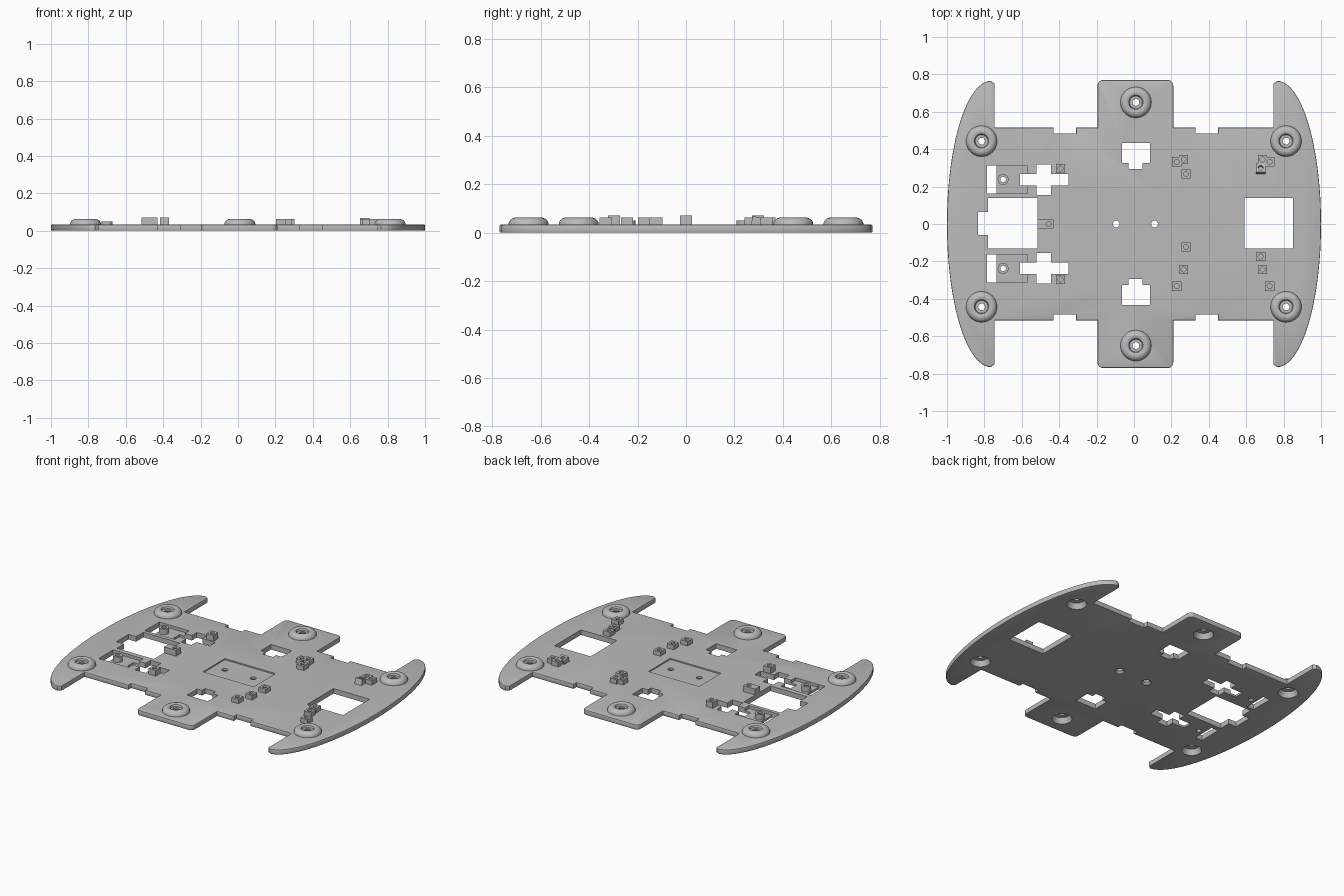
import bpy, bmesh, math

if "Cube" in bpy.data.objects:
    bpy.data.objects.remove(bpy.data.objects["Cube"])

grey = bpy.data.materials.new("plain grey")
grey.use_nodes = True
colour = (0.5, 0.5, 0.5, 1)
grey.diffuse_color = colour
grey.node_tree.nodes["Principled BSDF"].inputs["Base Color"].default_value = colour
TOP = 0.033


def make(name, bm):
    bmesh.ops.recalc_face_normals(bm, faces=bm.faces)
    mesh = bpy.data.meshes.new(name)
    bm.to_mesh(mesh)
    bm.free()
    mesh.materials.append(grey)
    ob = bpy.data.objects.new(name, mesh)
    bpy.context.collection.objects.link(ob)
    return ob


def activate(ob):
    bpy.ops.object.select_all(action='DESELECT')
    ob.select_set(True)
    bpy.context.view_layer.objects.active = ob


def smooth(ob):
    activate(ob)
    bpy.ops.object.shade_smooth_by_angle(angle=math.radians(35))


def box(name, x0, x1, y0, y1, z0, z1):
    bm = bmesh.new()
    bmesh.ops.create_cube(bm, size=1)
    for v in bm.verts:
        v.co = [a if c < 0 else b for c, a, b in zip(v.co, (x0, y0, z0), (x1, y1, z1))]
    return make(name, bm)


def lathe(name, profile, x, y, steps=40):
    """Closed profile of (radius, height) turned around the z axis."""
    bm = bmesh.new()
    rings = []
    for i in range(steps):
        a = math.tau * i / steps
        rings.append([bm.verts.new((r * math.cos(a), r * math.sin(a), z)) for r, z in profile])
    n = len(profile)
    for i in range(steps):
        p, q = rings[i], rings[(i + 1) % steps]
        for j in range(n):
            k = (j + 1) % n
            bm.faces.new((p[j], q[j], q[k], p[k]))
    ob = make(name, bm)
    ob.location = (x, y, 0)
    smooth(ob)
    return ob


def cylinder(name, x, y, r0, r1, z0, z1):
    bm = bmesh.new()
    bmesh.ops.create_cone(bm, cap_ends=True, segments=32, radius1=r0, radius2=r1, depth=z1 - z0)
    ob = make(name, bm)
    ob.location = (x, y, (z0 + z1) / 2)
    return ob


def cut(target, cutter):
    mod = target.modifiers.new("cut", 'BOOLEAN')
    mod.object = cutter
    mod.operation = 'DIFFERENCE'
    mod.solver = 'EXACT'
    activate(target)
    bpy.ops.object.modifier_apply(modifier=mod.name)
    bpy.data.objects.remove(cutter)


# Plate outline: upper half from left to right, then mirrored below
def horn(side):
    pts = []
    for i in range(25):
        a = math.pi / 2 * i / 24
        pts.append((side * (0.765 + 0.235 * math.cos(a)), 0.765 * math.sin(a)))
    inner = 0.745
    return pts + [(side * inner, 0.75), (side * inner, 0.515)]


def notch(x0, x1):
    return [(x0, 0.515), (x0, 0.485), (x1, 0.485), (x1, 0.515)]


def tab(x0, x1, y, r=0.03):
    pts = [(x0, 0.515)]
    for cx, start in ((x0 + r, math.pi), (x1 - r, math.pi / 2)):
        for i in range(6):
            a = start - math.pi / 2 * i / 5
            pts.append((cx + r * math.cos(a), y - r + r * math.sin(a)))
    return pts + [(x1, 0.515)]


upper = (horn(-1) + notch(-0.43, -0.31) + tab(-0.195, 0.21, 0.77)
         + notch(0.33, 0.45) + horn(1)[::-1])
outline = upper + [(x, -y) for x, y in upper[-2:0:-1]]
bm = bmesh.new()
base = bm.faces.new([bm.verts.new((x, y, 0)) for x, y in outline])
up = bmesh.ops.extrude_face_region(bm, geom=[base])["geom"]
bmesh.ops.translate(bm, vec=(0, 0, TOP), verts=[g for g in up if isinstance(g, bmesh.types.BMVert)])
bmesh.ops.recalc_face_normals(bm, faces=bm.faces)
rim = [e for e in bm.edges if abs(e.verts[0].co.z - e.verts[1].co.z) < 0.001]
bmesh.ops.bevel(bm, geom=rim, offset=0.005, segments=2, profile=0.5, affect='EDGES')
plate = make("plate", bm)

# Through openings, as (x0, x1, y0, y1)
openings = [(0.59, 0.85, -0.132, 0.14), (-0.78, -0.515, -0.132, 0.14), (-0.835, -0.77, -0.06, 0.065)]
pockets = []
for s in (1, -1):
    for x0, x1, y0, y1 in ((-0.065, 0.085, 0.327, 0.432), (-0.03, 0.045, 0.295, 0.34),
                           (-0.61, -0.35, 0.207, 0.268), (-0.52, -0.445, 0.156, 0.318),
                           (-0.785, -0.735, 0.163, 0.312)):
        openings.append((x0, x1, min(s * y0, s * y1), max(s * y0, s * y1)))
    pockets.append((-0.784, -0.57, min(s * 0.164, s * 0.311), max(s * 0.164, s * 0.311)))
for o in openings:
    cut(plate, box("cutter", *o, -0.1, 0.1))
for p in pockets:
    cut(plate, box("cutter", *p, 0.014, 0.1))

# Shallow centre recess with two countersunk holes
cut(plate, box("cutter", -0.175, 0.19, -0.11, 0.115, 0.025, 0.1))
for x in (-0.095, 0.11):
    cut(plate, cylinder("cutter", x, 0, 0.018, 0.018, -0.1, 0.1))
    cut(plate, cylinder("cutter", x, 0, 0.034, 0.014, -0.004, 0.016))

# Domed screw bosses, hollow underneath
dome = [(0.083, 0.03), (0.082, 0.041), (0.077, 0.051), (0.069, 0.058), (0.058, 0.062),
        (0.046, 0.062), (0.038, 0.057), (0.034, 0.046), (0.018, 0.046),
        (0.018, 0.036), (0.045, 0.034), (0.06, 0.0)]
for s in (1, -1):
    for x, y in ((-0.815, 0.443), (0.01, 0.65), (0.813, 0.443)):
        cut(plate, cylinder("cutter", x, s * y, 0.06, 0.06, -0.1, 0.1))
        lathe("screw_boss", dome, x, s * y)
    # Hollow post standing in each pocket
    post = [(0.029, 0.01), (0.029, 0.05), (0.015, 0.05), (0.015, 0.01)]
    cut(plate, cylinder("cutter", -0.70, s * 0.238, 0.015, 0.015, -0.1, 0.1))
    lathe("pocket_post", post, -0.70, s * 0.238, 24)
smooth(plate)


# Small drilled mounting blocks
def block(x, y, top, left=0.025, tilt=0):
    ob = box("mounting_block", -left, 0.025, -0.025, 0.025, 0.025, top)
    cut(ob, cylinder("cutter", 0, 0, 0.013, 0.013, 0.035, 0.2))
    ob.location = (x, y, 0)
    ob.rotation_euler.x = tilt


block(-0.455, 0, 0.072, left=0.06)
for s in (1, -1):
    block(-0.393, s * 0.297, 0.072)
    for x, y in ((0.228, 0.332), (0.265, 0.345 if s > 0 else 0.243), (0.725, 0.332),
                 (0.687, 0.345 if s > 0 else 0.243)):
        block(x, s * y, 0.062)
block(0.278, 0.267, 0.062)
block(0.278, -0.123, 0.062)
block(0.677, -0.174, 0.062)
block(0.677, 0.285, 0.065, tilt=-0.25)
